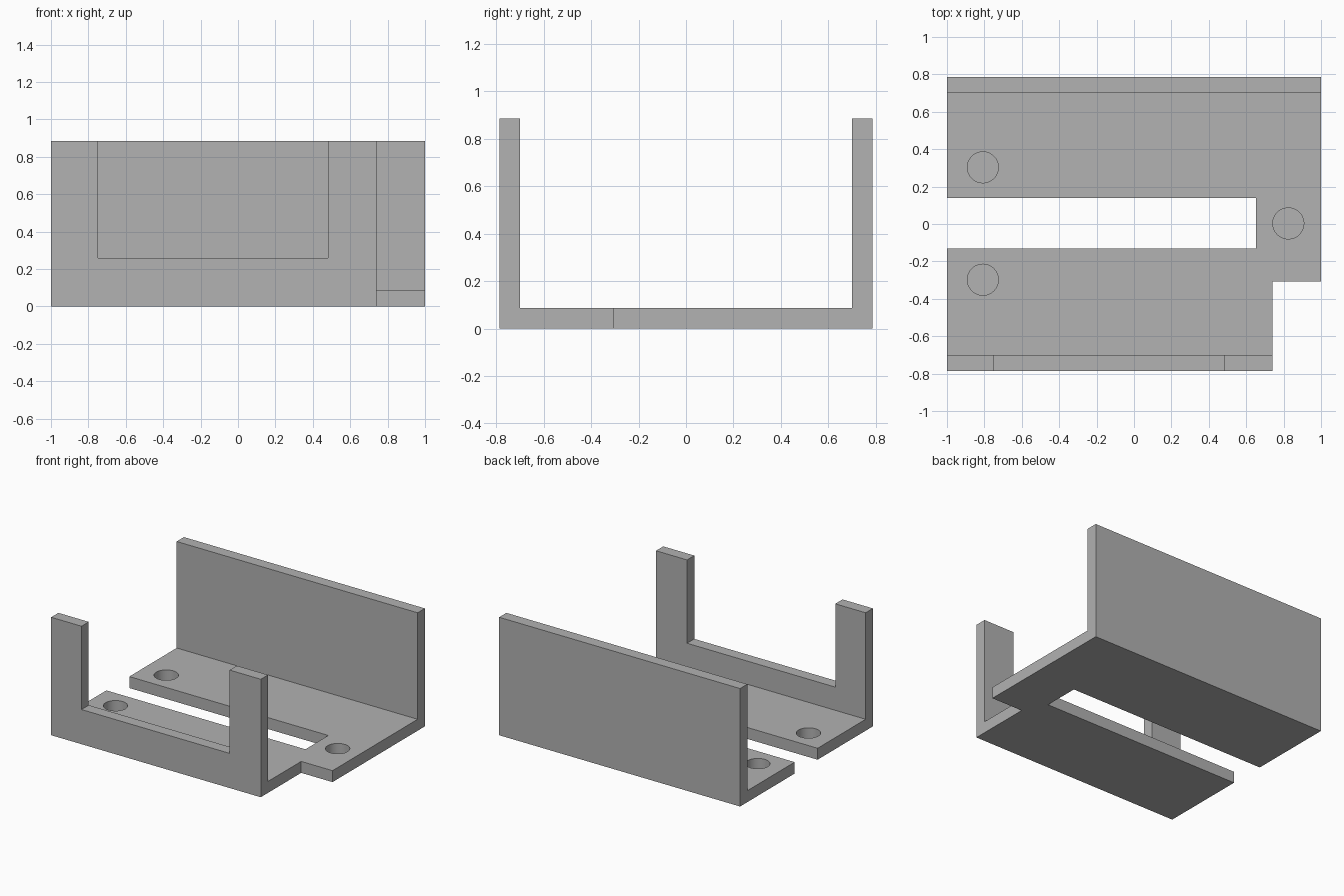
import bpy
import bmesh
from math import radians
from mathutils import Matrix, Vector

cube = bpy.data.objects.get("Cube")
if cube:
    bpy.data.objects.remove(cube, do_unlink=True)

HALF_X, HALF_Y = 1.0, 0.787
HEIGHT, THICK = 0.885, 0.086
HOLE_RADIUS, HOLE_FLOOR = 0.083, 0.007

grey = bpy.data.materials.new("plain grey")
grey.use_nodes = True
colour = (0.445, 0.445, 0.445, 1)
grey.diffuse_color = colour
grey.node_tree.nodes["Principled BSDF"].inputs["Base Color"].default_value = colour


def make_object(name, bm):
    bmesh.ops.recalc_face_normals(bm, faces=bm.faces)
    mesh = bpy.data.meshes.new(name)
    bm.to_mesh(mesh)
    bm.free()
    mesh.materials.append(grey)
    obj = bpy.data.objects.new(name, mesh)
    bpy.context.collection.objects.link(obj)
    return obj


def add_box(bm, low, high):
    low, high = Vector(low), Vector(high)
    matrix = Matrix.Translation((low + high) / 2) @ Matrix.Diagonal((*(high - low), 1))
    bmesh.ops.create_cube(bm, size=1, matrix=matrix)


# U-shaped channel: floor plate with a wall along each long side
inner = HALF_Y - THICK
half = [(HALF_Y, 0), (HALF_Y, HEIGHT), (inner, HEIGHT), (inner, THICK)]
profile = half + [(-y, z) for y, z in reversed(half)]
bm = bmesh.new()
face = bm.faces.new([bm.verts.new((-HALF_X, y, z)) for y, z in profile])
extruded = bmesh.ops.extrude_face_region(bm, geom=[face])["geom"]
bmesh.ops.translate(bm, vec=(2 * HALF_X, 0, 0),
                    verts=[v for v in extruded if isinstance(v, bmesh.types.BMVert)])
bracket = make_object("bracket", bm)

# Cutters: floor slot, corner notch, front wall opening
bm = bmesh.new()
add_box(bm, (-1.2, -0.132, -0.2), (0.652, 0.14, 0.2))
add_box(bm, (0.74, -1, -0.2), (1.2, -0.308, 1.2))
add_box(bm, (-0.748, -1, 0.26), (0.482, -0.6, 1.2))

# Cutters: blind round holes in the floor
for x, y in [(-0.808, 0.303), (-0.808, -0.298), (0.825, 0.003)]:
    bmesh.ops.create_cone(bm, cap_ends=True, segments=48, depth=0.3,
                          radius1=HOLE_RADIUS, radius2=HOLE_RADIUS,
                          matrix=Matrix.Translation((x, y, HOLE_FLOOR + 0.15)))
cutter = make_object("cutouts", bm)
cutter.hide_render = True

# Cut, then drop the helper
boolean = bracket.modifiers.new("cutouts", 'BOOLEAN')
boolean.operation = 'DIFFERENCE'
boolean.solver = 'EXACT'
boolean.object = cutter
bpy.ops.object.select_all(action='DESELECT')
bracket.select_set(True)
bpy.context.view_layer.objects.active = bracket
bpy.ops.object.modifier_apply(modifier=boolean.name)
bpy.data.objects.remove(cutter, do_unlink=True)
bpy.ops.object.shade_smooth_by_angle(angle=radians(30))
